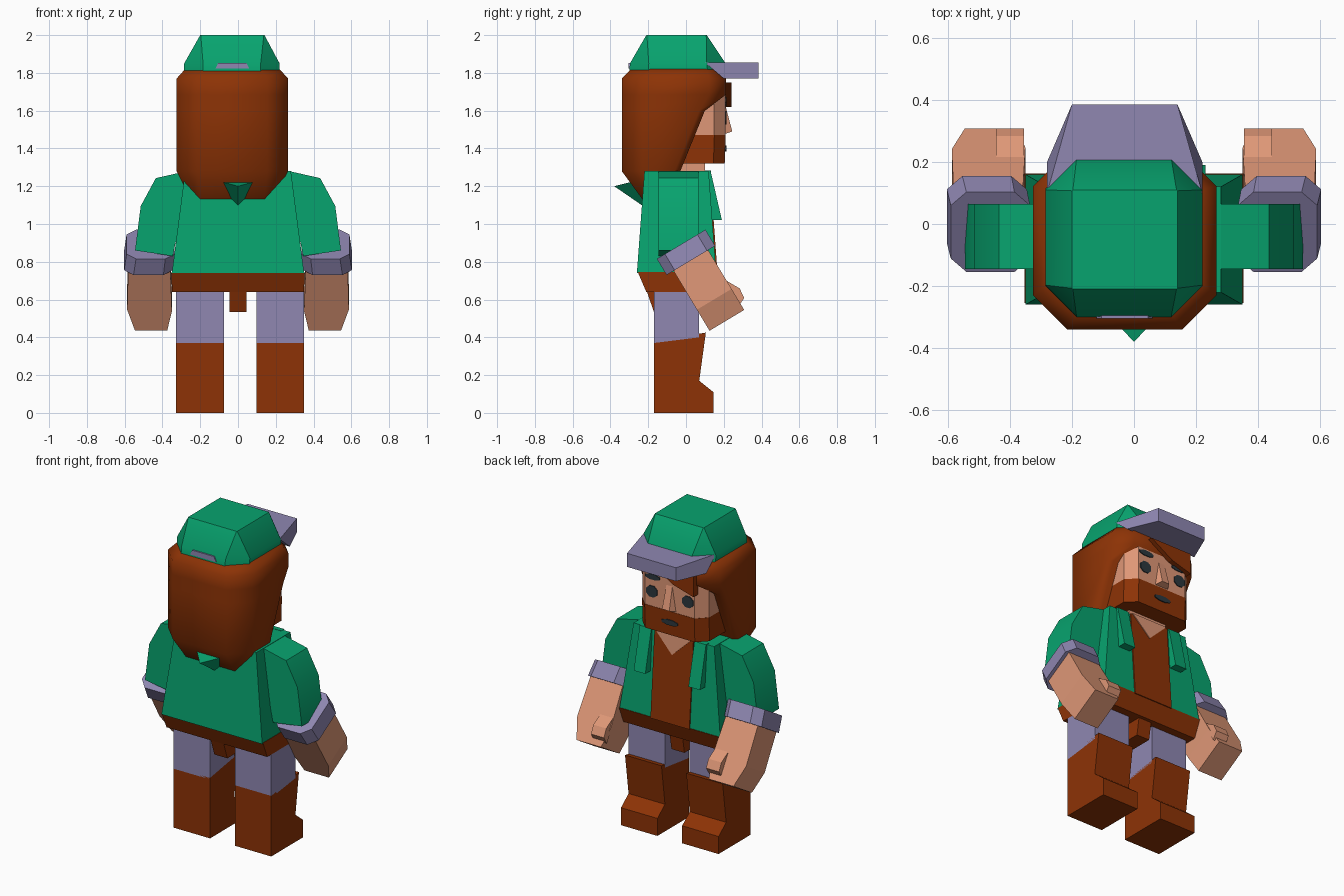
import bpy, bmesh, math
from mathutils import Matrix, Vector


def mat(name, r, g, b):
    m = bpy.data.materials.new(name)
    m.diffuse_color = [(c / 255) ** 2.2 for c in (r, g, b)] + [1]
    return m


GREEN = mat("green cloth", 16, 162, 110)
BROWN = mat("brown", 140, 54, 14)
LAV = mat("lavender cloth", 142, 134, 176)
SKIN = mat("skin", 222, 150, 118)
SLATE = mat("dark slate", 48, 58, 64)


def finish(name, bm, m, smooth=0, xf=None):
    if xf:
        bm.transform(xf)
    bmesh.ops.recalc_face_normals(bm, faces=bm.faces)
    me = bpy.data.meshes.new(name)
    bm.to_mesh(me)
    bm.free()
    me.materials.append(m)
    if smooth:
        me.shade_smooth()
        me.set_sharp_from_angle(angle=math.radians(smooth))
    ob = bpy.data.objects.new(name, me)
    bpy.context.collection.objects.link(ob)
    return ob


def loft(name, rings, m, smooth=0, xf=None):
    """Skin rings of equal point count and cap both ends."""
    bm = bmesh.new()
    vs = [[bm.verts.new(p) for p in r] for r in rings]
    n = len(vs[0])
    for a, b in zip(vs, vs[1:]):
        for i in range(n):
            j = (i + 1) % n
            bm.faces.new((a[i], a[j], b[j], b[i]))
    bm.faces.new(vs[0])
    bm.faces.new(vs[-1])
    return finish(name, bm, m, smooth, xf)


def octa(z, x0, x1, y0, y1, cb, cf):
    """Chamfered rectangle: cb = back-of-head chamfer (-y), cf = face-side chamfer (+y)."""
    return [(x0 + cb, y0, z), (x1 - cb, y0, z), (x1, y0 + cb, z), (x1, y1 - cf, z),
            (x1 - cf, y1, z), (x0 + cf, y1, z), (x0, y1 - cf, z), (x0, y0 + cb, z)]


def rect(z, x0, x1, y0, y1):
    return [(x0, y0, z), (x1, y0, z), (x1, y1, z), (x0, y1, z)]


def prism_x(name, yz, x0, x1, m, smooth=0, xf=None):
    return loft(name, [[(x, y, z) for y, z in yz] for x in (x0, x1)], m, smooth, xf)


def prism_y(name, xz, y0, y1, m, smooth=0, xf=None):
    return loft(name, [[(x, y, z) for x, z in xz] for y in (y0, y1)], m, smooth, xf)


def hull(name, pts, m):
    bm = bmesh.new()
    for p in pts:
        bm.verts.new(p)
    bmesh.ops.convex_hull(bm, input=bm.verts)
    return finish(name, bm, m)


# Torso, belt and crotch
loft("jacket", [rect(0.74, -0.35, 0.35, -0.26, 0.16), rect(1.28, -0.28, 0.28, -0.22, 0.12)], GREEN)
loft("belt", [rect(0.64, -0.35, 0.35, -0.21, 0.12), rect(0.745, -0.352, 0.352, -0.255, 0.163)], BROWN)
prism_x("crotch", [(-0.21, 0.65), (-0.17, 0.535), (0.08, 0.535), (0.1, 0.65)], -0.045, 0.045, BROWN)
prism_x("shirt_front", [(0.14, 0.74), (0.167, 0.74), (0.127, 1.282), (0.1, 1.282)], -0.14, 0.13, BROWN)
hull("open_collar", [(x, y, z) for x, z in ((-0.13, 1.284), (0.12, 1.284), (0, 1.16))
                     for y in (0.05, 0.132 + (1.284 - z) * 0.07)], SKIN)
loft("neck", [rect(1.2, -0.15, 0.12, -0.12, 0.1), rect(1.36, -0.15, 0.12, -0.12, 0.1)], SKIN)

# Hood point on the back
hull("hood_point", [(-0.13, -0.24, 1.235), (0.13, -0.24, 1.235), (0, -0.38, 1.2),
                    (0, -0.22, 1.09)], GREEN)

# Face, beard and hair
loft("beard", [octa(1.32, -0.265, 0.2, -0.2, 0.205, 0.05, 0.06),
               octa(1.47, -0.265, 0.2, -0.2, 0.21, 0.05, 0.06)], BROWN)
loft("face", [octa(1.47, -0.265, 0.2, -0.2, 0.208, 0.05, 0.06),
              octa(1.72, -0.265, 0.2, -0.2, 0.208, 0.05, 0.06)], SKIN)
loft("hair", [octa(1.13, -0.25, 0.19, -0.23, -0.08, 0.05, 0.03),
              octa(1.28, -0.325, 0.265, -0.34, -0.03, 0.11, 0.03),
              octa(1.60, -0.325, 0.265, -0.34, 0.10, 0.11, 0.03),
              octa(1.685, -0.325, 0.265, -0.34, 0.212, 0.11, 0.09),
              octa(1.77, -0.325, 0.265, -0.34, 0.212, 0.11, 0.09),
              octa(1.82, -0.28, 0.22, -0.29, 0.19, 0.10, 0.08)], BROWN, 50)
prism_y("fringe", [(0.07, 1.75), (-0.08, 1.66), (-0.22, 1.62), (-0.22, 1.75)], 0.17, 0.24, BROWN)
hull("nose", [(-0.05, 0.2, 1.66), (-0.01, 0.2, 1.66), (-0.08, 0.2, 1.475), (0.02, 0.2, 1.475),
              (-0.055, 0.245, 1.49), (-0.005, 0.245, 1.49)], SKIN)


# Painted face details as thin plates
def oval(name, x, z, rx, rz):
    pts = [(x + rx * math.cos(i * math.pi / 4 + 0.39), z + rz * math.sin(i * math.pi / 4 + 0.39))
           for i in range(8)]
    prism_y(name, pts, 0.206, 0.2135, SLATE)


oval("eye_1", -0.16, 1.563, 0.042, 0.038)
oval("eye_2", 0.09, 1.563, 0.042, 0.038)
oval("brow_1", -0.155, 1.64, 0.055, 0.016)
oval("brow_2", 0.085, 1.655, 0.055, 0.018)
oval("mouth", -0.035, 1.40, 0.06, 0.018)

# Cap with visor and rear strap
loft("cap", [octa(1.80, -0.285, 0.22, -0.3, 0.215, 0.1, 0.1),
             octa(1.85, -0.285, 0.22, -0.297, 0.21, 0.1, 0.1),
             octa(2.0, -0.2, 0.14, -0.21, 0.11, 0.003, 0.003)], GREEN, 40)
visor = [(-0.2, 0.385), (0.14, 0.385), (0.22, 0.1), (-0.28, 0.1)]
loft("visor", [[(x, max(y, 0.2), 1.77) for x, y in visor],
               [(x, y, 1.855) for x, y in visor]], LAV)
prism_y("cap_strap", [(-0.12, 1.822), (0.06, 1.822), (0.045, 1.853), (-0.105, 1.853)],
        -0.304, -0.294, LAV)

# Legs: trousers and boots
for i, (x0, x1) in enumerate(((-0.328, -0.075), (0.097, 0.35)), 1):
    prism_x(f"trouser_{i}", [(-0.17, 0.37), (0.07, 0.40), (0.07, 0.65), (-0.17, 0.65)], x0, x1, LAV)
    prism_x(f"boot_{i}", [(-0.17, 0), (0.145, 0), (0.145, 0.11), (0.07, 0.17), (0.105, 0.425),
                          (-0.17, 0.38)], x0, x1, BROWN)

# Arms: sleeve, tilted cuff, forearm with thumb, and jacket lapel, mirrored
for i, s in enumerate((-1, 1), 1):
    flip = Matrix.Diagonal((s, 1, 1, 1))
    tilt = flip @ Matrix.Translation((0, 0, 0.85)) @ Matrix.Rotation(math.radians(31), 4, 'X')
    prism_y(f"sleeve_{i}", [(0.27, 1.28), (0.435, 1.243), (0.515, 1.095), (0.545, 0.86),
                            (0.345, 0.83), (0.29, 1.1)], -0.145, 0.065, GREEN, 40, flip)
    loft(f"cuff_{i}", [octa(-0.05, 0.345, 0.603, -0.15, 0.15, 0.05, 0.05),
                       octa(0.05, 0.335, 0.59, -0.15, 0.15, 0.05, 0.05)], LAV, 0, tilt)
    prism_y(f"forearm_{i}", [(0.36, 0.02), (0.58, 0.02), (0.587, -0.29), (0.545, -0.42),
                             (0.375, -0.42), (0.35, -0.3)], -0.107, 0.107, SKIN, 0, tilt)
    prism_x(f"thumb_{i}", [(0.09, -0.21), (0.145, -0.31), (0.14, -0.365), (0.09, -0.39)],
            0.355, 0.445, SKIN, 0, tilt)
    prism_x(f"lapel_{i}", [(0.10, 1.282), (0.13, 1.282), (0.19, 1.02), (0.13, 1.02)],
            0.15, 0.23, GREEN, 0, flip)
